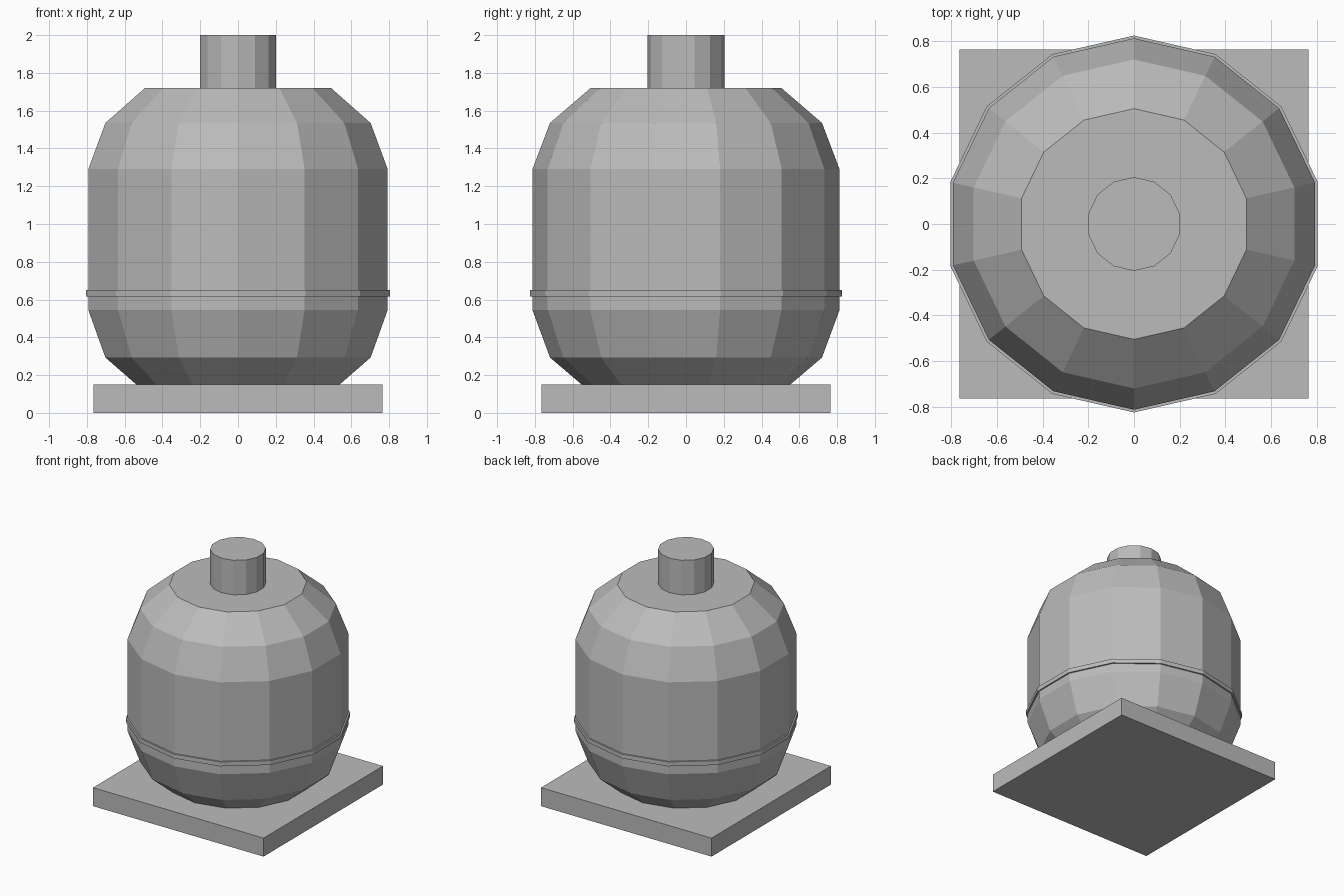
import bpy
import bmesh
import math

if "Cube" in bpy.data.objects:
    bpy.data.objects.remove(bpy.data.objects["Cube"], do_unlink=True)

SIDES = 14

grey = bpy.data.materials.new("plain_grey")
grey.use_nodes = True
COLOUR = (0.5, 0.5, 0.5, 1.0)
grey.diffuse_color = COLOUR
grey.node_tree.nodes["Principled BSDF"].inputs["Base Color"].default_value = COLOUR


def finish(name, bm):
    bmesh.ops.recalc_face_normals(bm, faces=bm.faces)
    mesh = bpy.data.meshes.new(name)
    bm.to_mesh(mesh)
    bm.free()
    mesh.materials.append(grey)
    obj = bpy.data.objects.new(name, mesh)
    bpy.context.collection.objects.link(obj)
    return obj


def lathe(name, profile):
    """Closed faceted solid from (radius, height) pairs, with a corner at the front."""
    bm = bmesh.new()
    rings = []
    for r, z in profile:
        angles = [2 * math.pi * i / SIDES for i in range(SIDES)]
        rings.append([bm.verts.new((r * math.sin(a), -r * math.cos(a), z)) for a in angles])
    for low, high in zip(rings, rings[1:]):
        for i in range(SIDES):
            j = (i + 1) % SIDES
            bm.faces.new((low[i], low[j], high[j], high[i]))
    bm.faces.new(rings[0])
    bm.faces.new(rings[-1])
    return finish(name, bm)


# Square plinth
bm = bmesh.new()
bmesh.ops.create_cube(bm, size=1)
bmesh.ops.scale(bm, vec=(1.53, 1.53, 0.15), verts=bm.verts)
bmesh.ops.translate(bm, vec=(0, 0, 0.075), verts=bm.verts)
finish("square_base", bm)

# Rounded tank body, its bottom sunk into the plinth
lathe("tank_body", [(0.505, 0.11), (0.72, 0.293), (0.813, 0.545),
                    (0.813, 1.29), (0.72, 1.535), (0.505, 1.72)])

# Thin raised band and top neck
lathe("tank_band", [(0.825, 0.615), (0.825, 0.65)])
lathe("top_neck", [(0.205, 1.70), (0.205, 2.0)])
